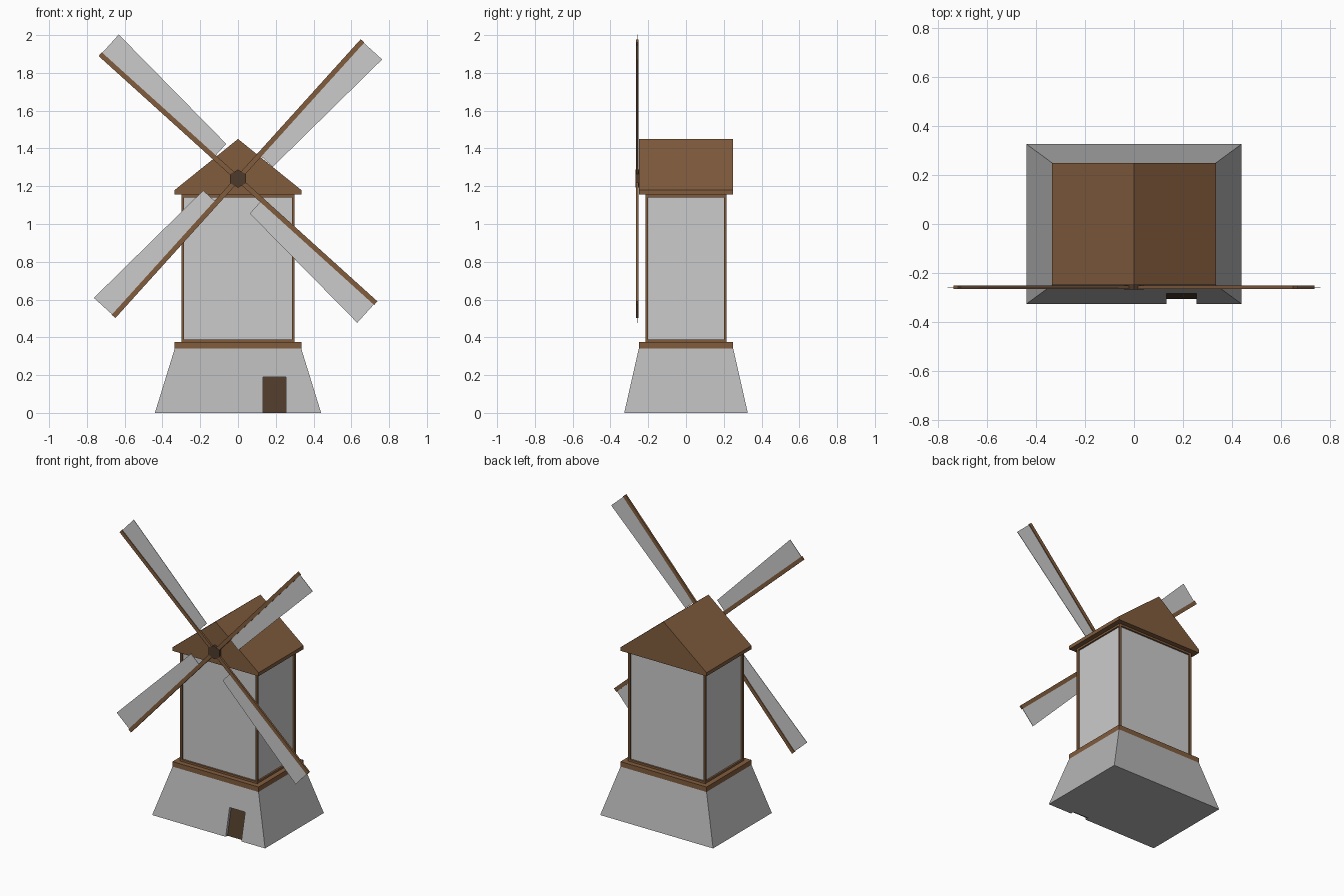
import bpy, bmesh, math
from mathutils import Matrix

if "Cube" in bpy.data.objects:
    bpy.data.objects.remove(bpy.data.objects["Cube"])


def material(name, rgb):
    m = bpy.data.materials.new(name)
    m.diffuse_color = (*rgb, 1)
    m.use_nodes = True
    m.node_tree.nodes["Principled BSDF"].inputs["Base Color"].default_value = m.diffuse_color
    return m


WOOD = material("wood", (0.22, 0.107, 0.047))
DARK = material("dark_wood", (0.078, 0.043, 0.024))
STONE = material("stone", (0.47, 0.47, 0.47))
PLASTER = material("plaster", (0.8, 0.8, 0.8))


def finish(name, bm, *mats):
    bmesh.ops.recalc_face_normals(bm, faces=bm.faces)
    me = bpy.data.meshes.new(name)
    bm.to_mesh(me)
    bm.free()
    for m in mats:
        me.materials.append(m)
    ob = bpy.data.objects.new(name, me)
    bpy.context.collection.objects.link(ob)
    return ob


def extruded(points, offset):
    """Closed profile extruded by a vector."""
    bm = bmesh.new()
    f = bm.faces.new([bm.verts.new(p) for p in points])
    new = bmesh.ops.extrude_face_region(bm, geom=[f], use_keep_orig=True)
    bmesh.ops.translate(bm, vec=offset,
                        verts=[v for v in new["geom"] if isinstance(v, bmesh.types.BMVert)])
    return bm


def block(x, y, z0, z1, top=(1, 1)):
    """Block of half sizes x, y whose top can be scaled."""
    bm = extruded([(-x, -y, z0), (x, -y, z0), (x, y, z0), (-x, y, z0)], (0, 0, z1 - z0))
    for v in bm.verts:
        if v.co.z > (z0 + z1) / 2:
            v.co.x *= top[0]
            v.co.y *= top[1]
    return bm


# Sloped stone base with a door recess cut parallel to the slope
base = finish("stone_base", block(0.44, 0.327, 0, 0.34, (0.335 / 0.44, 0.25 / 0.327)), STONE)


def slope(z, inset):
    return -0.327 + inset + 0.226 * z


cutter = finish("door_cutter", extruded(
    [(0.133, -0.5, -0.1), (0.133, slope(-0.1, 0.022), -0.1),
     (0.133, slope(0.19, 0.022), 0.19), (0.133, -0.5, 0.19)], (0.122, 0, 0)))
cutter.hide_render = True
mod = base.modifiers.new("door_recess", "BOOLEAN")
mod.operation = "DIFFERENCE"
mod.solver = "EXACT"
mod.object = cutter
bpy.context.view_layer.objects.active = base
bpy.ops.object.modifier_apply(modifier=mod.name)
bpy.data.objects.remove(cutter)

# Door leaf at the back of the recess
finish("door", extruded(
    [(0.133, slope(0, 0.02), 0), (0.133, slope(0, 0.03), 0),
     (0.133, slope(0.19, 0.03), 0.19), (0.133, slope(0.19, 0.02), 0.19)], (0.122, 0, 0)), DARK)

# Wooden band on the base
finish("base_band", block(0.335, 0.25, 0.34, 0.375), WOOD)

# Timber framed tower with sunk plaster panels
bm = block(0.3, 0.215, 0.375, 1.155)
bmesh.ops.recalc_face_normals(bm, faces=bm.faces)
sides = [f for f in bm.faces if abs(f.normal.z) < 0.5]
bmesh.ops.inset_individual(bm, faces=sides, thickness=0.019)
bmesh.ops.inset_individual(bm, faces=sides, thickness=0.002, depth=-0.01)
for f in sides:
    f.material_index = 1
finish("tower", bm, WOOD, PLASTER)

# Gabled roof over an eaves board
finish("eaves_board", block(0.335, 0.25, 1.155, 1.18), WOOD)
finish("roof", extruded([(-0.335, -0.25, 1.18), (0.335, -0.25, 1.18), (0, -0.25, 1.45)],
                        (0, 0.5, 0)), WOOD)

# Hexagonal hub
hub = [(0.048 * math.sin(math.tau * i / 6), -0.268, 1.24 + 0.048 * math.cos(math.tau * i / 6))
       for i in range(6)]
finish("hub", extruded(hub, (0, 0.02, 0)), DARK)

# Four arms, each with a tapered sail on its clockwise side
for i in range(4):
    turn = Matrix.Translation((0, 0, 1.24)) @ Matrix.Rotation(-math.radians(47.9 + 90 * i), 4, "Y")
    arm = extruded([(0, -0.265, -0.013), (0.983, -0.265, -0.013),
                    (0.983, -0.265, 0.013), (0, -0.265, 0.013)], (0, 0.013, 0))
    sail = extruded([(0.17, -0.260, 0), (0.98, -0.260, 0),
                     (0.98, -0.260, -0.143), (0.17, -0.260, -0.095)], (0, 0.003, 0))
    for name, part, mat in (("arm", arm, WOOD), ("sail", sail, PLASTER)):
        part.transform(turn)
        finish(f"{name}_{i + 1}", part, mat)
